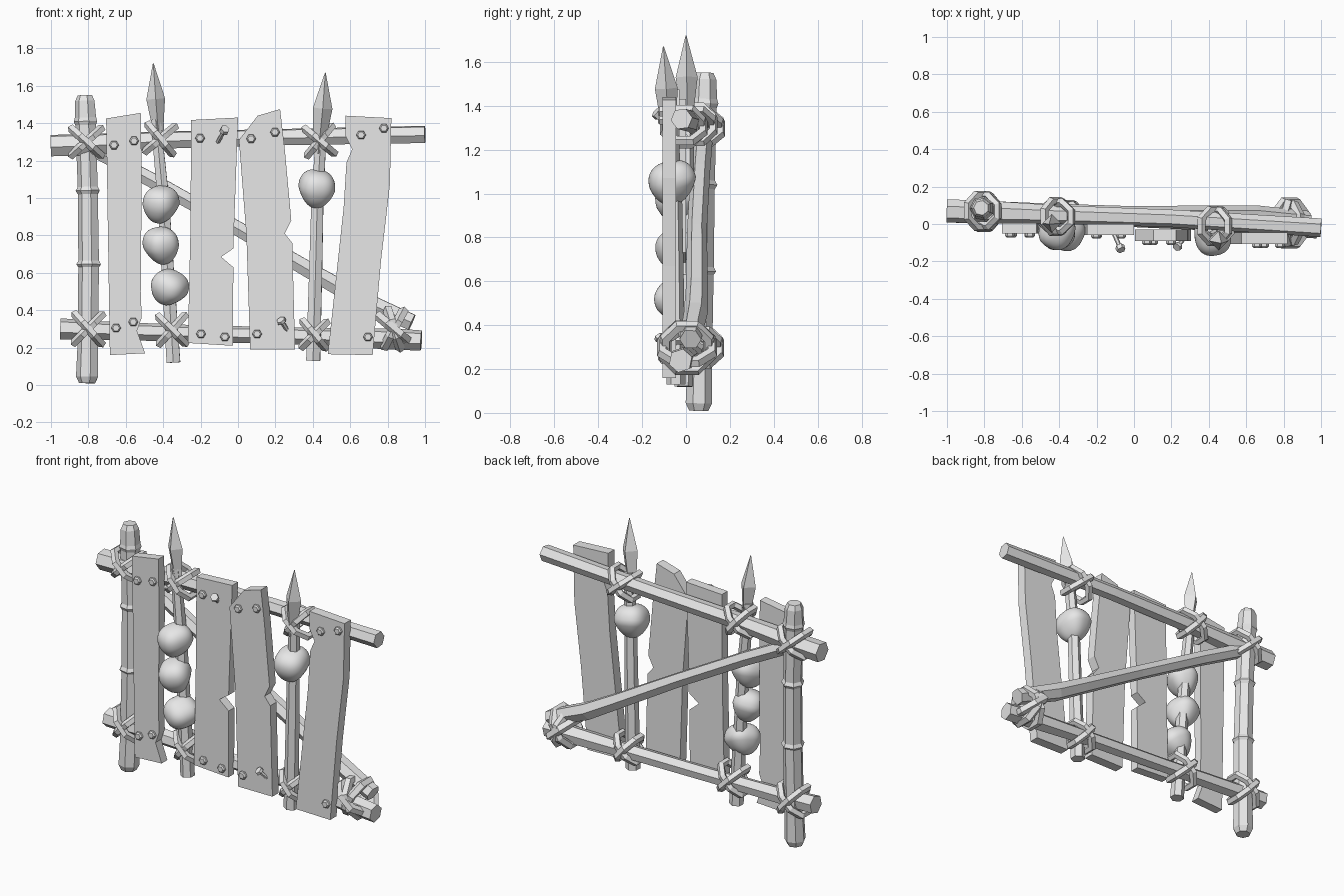
import bpy, bmesh, math
from mathutils import Vector, Euler

cube = bpy.data.objects.get("Cube")
if cube:
    bpy.data.objects.remove(cube, do_unlink=True)

GREY = (0.8, 0.8, 0.8, 1)
mat = bpy.data.materials.new("plain_grey")
mat.use_nodes = True
mat.diffuse_color = GREY
mat.node_tree.nodes["Principled BSDF"].inputs["Base Color"].default_value = GREY


def finish(name, bm, smooth=False):
    bmesh.ops.recalc_face_normals(bm, faces=bm.faces[:])
    for f in bm.faces:
        f.smooth = smooth
    me = bpy.data.meshes.new(name)
    bm.to_mesh(me)
    bm.free()
    me.materials.append(mat)
    ob = bpy.data.objects.new(name, me)
    bpy.context.collection.objects.link(ob)
    return ob


def tube(name, pts, sides=6, ref=(0, 1, 0), closed=False, turn=0.0, flat=1.0):
    """Faceted rod through (x, y, z, radius) points; flat scales it along ref."""
    bm = bmesh.new()
    ref, n = Vector(ref), len(pts)
    pos = [Vector(p[:3]) for p in pts]
    rings = []
    for i, p in enumerate(pos):
        a = pos[(i - 1) % n] if closed else pos[max(i - 1, 0)]
        b = pos[(i + 1) % n] if closed else pos[min(i + 1, n - 1)]
        t = (b - a).normalized()
        u = t.cross(ref).normalized()
        v = u.cross(t)
        ring = []
        for k in range(sides):
            ang = turn + math.tau * k / sides
            ring.append(bm.verts.new(p + pts[i][3] * (u * math.cos(ang) + v * flat * math.sin(ang))))
        rings.append(ring)
    for i in range(n if closed else n - 1):
        r, s = rings[i], rings[(i + 1) % n]
        for k in range(sides):
            j = (k + 1) % sides
            bm.faces.new((r[k], r[j], s[j], s[k]))
    if not closed:
        bm.faces.new(rings[0])
        bm.faces.new(rings[-1])
    return finish(name, bm)


def plank(name, outline, front, back):
    bm = bmesh.new()
    face = bm.faces.new([bm.verts.new((x, front, z)) for x, z in outline])
    out = bmesh.ops.extrude_face_region(bm, geom=[face])
    moved = [g for g in out["geom"] if isinstance(g, bmesh.types.BMVert)]
    bmesh.ops.translate(bm, verts=moved, vec=(0, back - front, 0))
    return finish(name, bm)


def lashing(name, centre, angles, reach=0.115, depth=0.085, band=0.024):
    """Crossed rope loops wrapped diagonally round a joint."""
    c = Vector(centre)
    for i, deg in enumerate(angles):
        a = math.radians(deg)
        along = Vector((math.cos(a), 0, math.sin(a)))
        normal = Vector((-math.sin(a), 0, math.cos(a)))
        loop = []
        for k in range(8):
            t = math.tau * (k + 0.5) / 8
            p = c + along * reach * math.cos(t) + Vector((0, (depth + 0.008 * i) * math.sin(t), 0))
            loop.append((*p, band))
        tube(f"{name}_loop_{i + 1}", loop, 5, normal, True, 0.3)


def head(name, centre, size, rot):
    """Smooth rounded lump, narrower towards its lower front."""
    bm = bmesh.new()
    bmesh.ops.create_icosphere(bm, subdivisions=4, radius=1)
    turn = Euler([math.radians(r) for r in rot]).to_matrix()
    for v in bm.verts:
        q = Vector([math.copysign(abs(c) ** 0.82, c) for c in v.co])
        low = max(0.0, -q.z)
        q.x *= 1 - 0.35 * low
        q.y = q.y * (1 - 0.3 * low) - 0.15 * low
        v.co = Vector(centre) + turn @ Vector([a * b for a, b in zip(q, size)])
    finish(name, bm, True)


# Jointed post
def post_centre(z):
    bow = 0.015 * math.sin(math.pi * z / 1.55)
    return -0.805 + bow - 0.008 * z, 0.058 + 0.018 * z


post = [(0.01, .045), (0.045, .062), (0.2, .058), (0.63, .058), (0.645, .069), (0.665, .058),
        (1.02, .056), (1.04, .068), (1.06, .056), (1.39, .058), (1.41, .066), (1.43, .06),
        (1.52, .054), (1.55, .04)]
tube("post", [(*post_centre(z), z, r) for z, r in post], 7)

# Rails and diagonal brace
tube("top_rail", [(-1, .07, 1.28, .062), (-.82, .065, 1.285, .062), (-.4, .05, 1.31, .05),
                  (.2, .03, 1.325, .047), (1, -.02, 1.34, .05)], 6, turn=0.4)
tube("bottom_rail", [(-.95, .06, .30, .058), (-.7, .055, .29, .05), (-.2, .035, .275, .045),
                     (.4, .01, .26, .047), (.85, -.015, .245, .058), (.98, -.025, .238, .055)], 6, turn=0.2)
tube("brace", [(-.83, .08, 1.29, .045), (-.47, .065, 1.1, .045), (.01, .05, .83, .045),
               (.44, .05, .58, .05), (.65, .045, .46, .055), (.93, .02, .335, .05)], 6, turn=0.5)

# Spears
tube("left_spear_shaft", [(-.44, .005, 1.42, .03), (-.40, 0, 1, .036), (-.375, -.005, .6, .038),
                          (-.345, -.01, .12, .042)], 6, turn=0.5)
tube("left_spear_blade", [(-.42, .005, 1.33, .028), (-.43, .005, 1.4, .033), (-.44, .003, 1.53, .05),
                          (-.453, 0, 1.72, .002)], 4)
tube("right_spear_shaft", [(.445, -.07, 1.35, .032), (.425, -.055, 1, .037), (.415, -.05, .6, .04),
                           (.402, -.045, .13, .043)], 6, turn=0.5)
tube("right_spear_blade", [(.428, -.075, 1.24, .028), (.438, -.08, 1.33, .036), (.453, -.09, 1.48, .052),
                           (.467, -.103, 1.67, .002)], 4)

# Rounded heads threaded on the spears
head("upper_left_head", (-.412, -.035, .965), (.092, .1, .098), (15, 10, -25))
head("middle_left_head", (-.412, -.035, .745), (.092, .1, .098), (15, -12, 20))
head("lower_left_head", (-.367, -.04, .52), (.098, .1, .092), (15, 30, -20))
head("right_head", (.42, -.06, 1.05), (.097, .108, .1), (15, 5, 10))

# Rough planks
plank("first_plank", [(-.705, 1.425), (-.52, 1.455), (-.515, 1.1), (-.52, .5), (-.515, .36),
                      (-.54, .29), (-.497, .17), (-.685, .16)], -.052, .005)
plank("second_plank", [(-.25, 1.417), (0, 1.43), (-.025, .73), (-.09, .685), (-.025, .63),
                       (-.027, .21), (-.268, .225), (-.255, .8)], -.058, 0)
plank("third_plank", [(.005, 1.31), (.105, 1.44), (.225, 1.475), (.25, 1.26), (.285, .88),
                      (.25, .81), (.29, .76), (.305, .19), (.065, .19), (.045, .8)], -.092, -.03)
plank("fourth_plank", [(.575, 1.44), (.82, 1.427), (.812, 1.07), (.765, .67), (.72, .16),
                       (.48, .165), (.565, .95), (.58, 1.19), (.61, 1.26), (.575, 1.33)], -.108, -.045)

# Bolt heads, grouped by the plank face they sit on
bolts = {-.052: [(-.663, 1.283), (-.556, 1.305), (-.652, .305), (-.56, .337)],
         -.058: [(-.203, 1.32), (-.198, .273), (-.07, .257)],
         -.092: [(.07, 1.317), (.198, 1.352), (.102, .273)],
         -.108: [(.658, 1.337), (.78, 1.373), (.695, .257)]}
for y, places in bolts.items():
    for x, z in places:
        tube("bolt", [(x, y + .01, z, .026), (x, y - .012, z, .026), (x, y - .02, z, .018)],
             6, (0, 0, 1))


def loose_nail(name, start, end):
    a, b = Vector(start), Vector(end)
    steps = [(0, .012), (.79, .012), (.8, .026), (1, .024)]
    tube(name, [(*a.lerp(b, t), r) for t, r in steps], 6, (0, 0, 1))


loose_nail("upper_loose_nail", (-.11, -.045, 1.295), (-.068, -.14, 1.37))
loose_nail("lower_loose_nail", (.265, -.08, .29), (.228, -.125, .35))

# Rope lashings at every crossing
lashing("post_top_lashing", (-.81, .07, 1.30), (42, 138))
lashing("post_bottom_lashing", (-.8, .065, .30), (45, 132))
lashing("left_spear_top_lashing", (-.415, .04, 1.315), (40, 130), .11, .08)
lashing("left_spear_bottom_lashing", (-.352, .025, .295), (48, 135), .11, .08)
lashing("right_spear_top_lashing", (.437, -.01, 1.305), (50, 140), .11, .085)
lashing("right_spear_bottom_lashing", (.408, -.015, .27), (45, 130), .1, .08)
lashing("corner_lashing", (.835, .005, .3), (62, 108, 140), .115, .105, .028)
